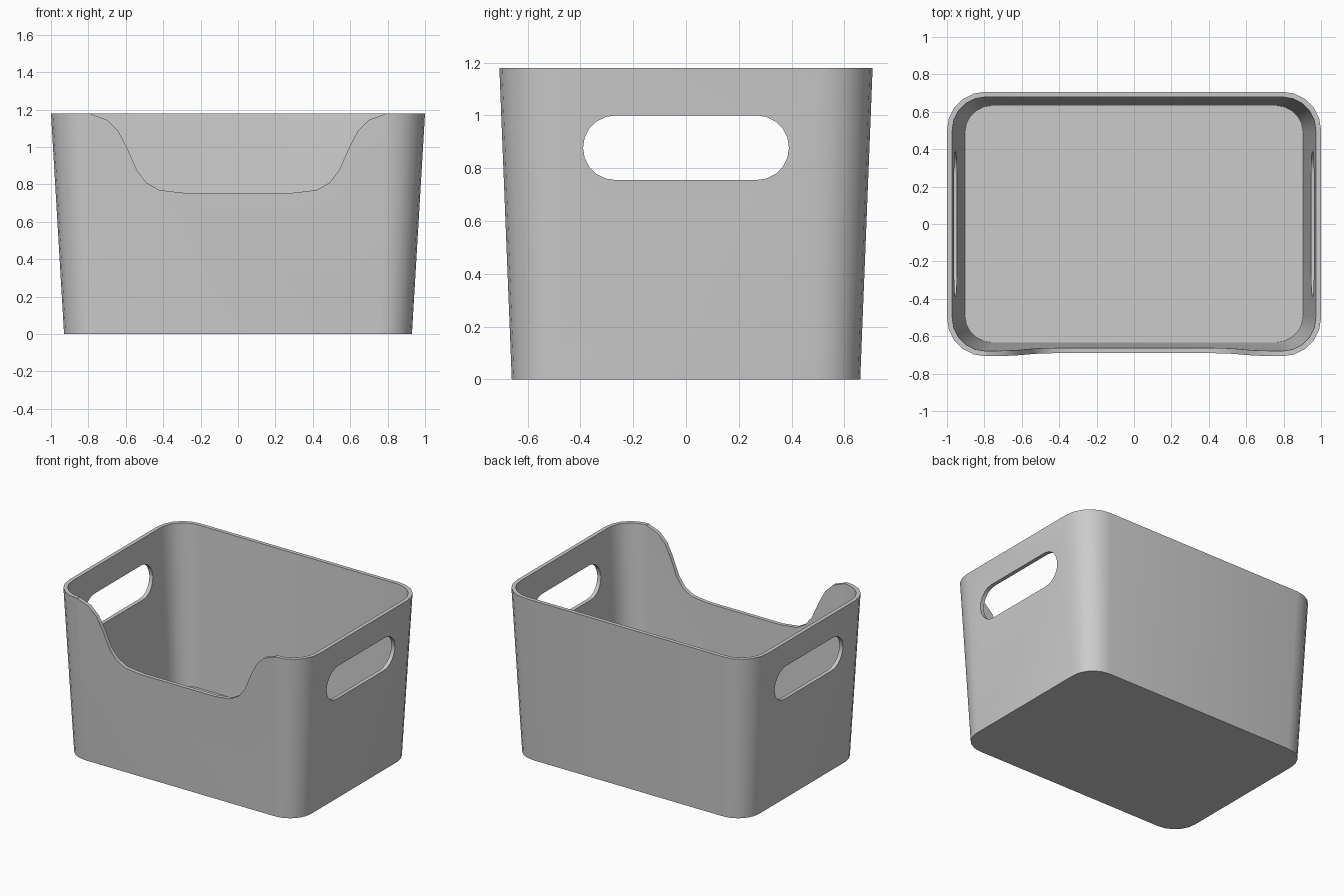
import bpy, bmesh, math

if "Cube" in bpy.data.objects:
    bpy.data.objects.remove(bpy.data.objects["Cube"])

HEIGHT, WALL, FLOOR = 1.18, 0.028, 0.028


def ring(hx, hy, r, seg=5):
    """Rounded rectangle outline, counter-clockwise."""
    pts = []
    for k, (sx, sy) in enumerate([(1, 1), (-1, 1), (-1, -1), (1, -1)]):
        for i in range(seg + 1):
            a = math.pi / 2 * (k + i / seg)
            pts.append((sx * (hx - r) + r * math.cos(a),
                        sy * (hy - r) + r * math.sin(a)))
    return pts


def wall_ring(z, inset):
    t = z / HEIGHT
    pts = ring(0.93 + 0.07 * t - inset, 0.66 + 0.047 * t - inset,
               0.17 + 0.035 * t - inset)
    return [(x, y, z) for x, y in pts]


def loft(name, rings):
    """Join rings of equal length with quads and cap both ends."""
    bm = bmesh.new()
    loops = [[bm.verts.new(p) for p in r] for r in rings]
    n = len(loops[0])
    for a, b in zip(loops, loops[1:]):
        for i in range(n):
            j = (i + 1) % n
            bm.faces.new((a[i], a[j], b[j], b[i]))
    bm.faces.new(loops[0][::-1])
    bm.faces.new(loops[-1])
    bmesh.ops.recalc_face_normals(bm, faces=bm.faces)
    mesh = bpy.data.meshes.new(name)
    bm.to_mesh(mesh)
    bm.free()
    obj = bpy.data.objects.new(name, mesh)
    bpy.context.collection.objects.link(obj)
    return obj


def cut(target, cutter):
    mod = target.modifiers.new("cut", 'BOOLEAN')
    mod.operation, mod.solver, mod.object = 'DIFFERENCE', 'EXACT', cutter
    bpy.context.view_layer.objects.active = target
    bpy.ops.object.modifier_apply(modifier=mod.name)
    bpy.data.objects.remove(cutter)


# Tapered tub: outer wall, rim, inner wall, floor
tub = loft("storage_bin", [wall_ring(0, 0), wall_ring(HEIGHT, 0),
                           wall_ring(HEIGHT, WALL), wall_ring(FLOOR, WALL)])

# Handle slots through both side walls
slot = ring(0.39, 0.1225, 0.1224)
cut(tub, loft("handle_cutter", [[(x, y, z + 0.8775) for y, z in slot]
                                for x in (-1.5, 1.5)]))

# Curved scoop in the front wall
half = [(0.29, 0.755), (0.42, 0.77), (0.49, 0.81), (0.54, 0.875), (0.595, 1.0),
        (0.64, 1.085), (0.70, 1.145), (0.79, 1.178), (0.80, 1.3)]
scoop = [(-x, z) for x, z in half[::-1]] + half
cut(tub, loft("scoop_cutter", [[(x, y, z) for x, z in scoop] for y in (-1.2, 0)]))

# Smooth corners with crisp edges
bpy.ops.object.select_all(action='DESELECT')
tub.select_set(True)
bpy.context.view_layer.objects.active = tub
bpy.ops.object.shade_smooth_by_angle(angle=math.radians(35))
